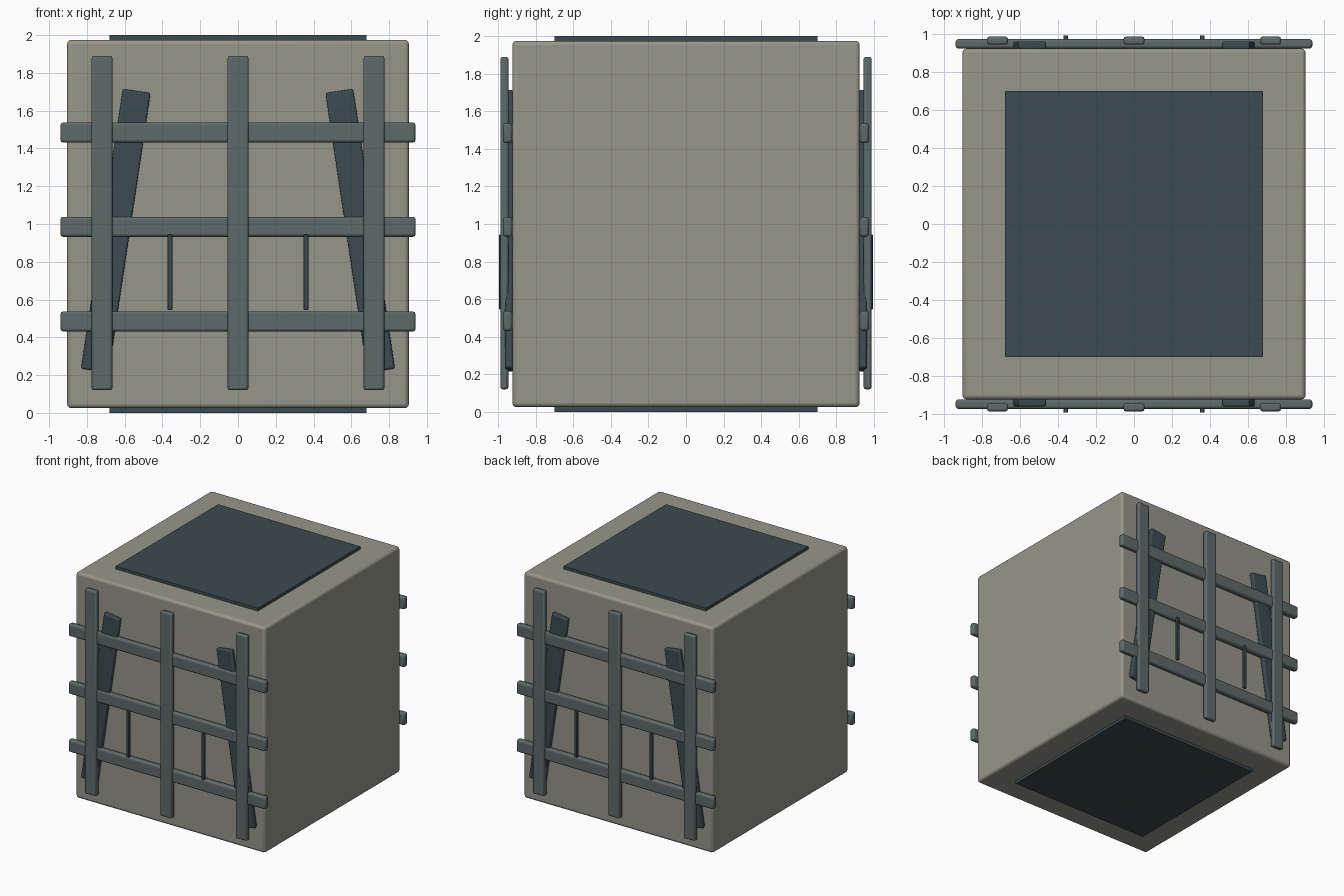
import bpy
import math

if "Cube" in bpy.data.objects:
    bpy.data.objects.remove(bpy.data.objects["Cube"])


def material(name, rgb):
    m = bpy.data.materials.new(name)
    m.diffuse_color = (*rgb, 1.0)
    m.use_nodes = True
    m.node_tree.nodes["Principled BSDF"].inputs["Base Color"].default_value = m.diffuse_color
    return m


STONE = material("warm_grey", (0.305, 0.305, 0.254))
STEEL = material("steel_grey", (0.112, 0.144, 0.144))
DARK = material("dark_slate", (0.045, 0.070, 0.082))


def box(name, center, size, mat, bevel=0.0, tilt=0.0, segments=2):
    """Box with optional rounded edges, tilted about the y axis."""
    bpy.ops.mesh.primitive_cube_add(size=1, location=center)
    ob = bpy.context.object
    ob.name = name
    ob.scale = size
    bpy.ops.object.transform_apply(location=False, rotation=False, scale=True)
    ob.rotation_euler[1] = tilt
    ob.data.materials.append(mat)
    if bevel:
        mod = ob.modifiers.new("rounded_edges", "BEVEL")
        mod.width = bevel
        mod.segments = segments
        bpy.ops.object.shade_smooth_by_angle(angle=math.radians(40))
    return ob


# Main block
box("block_body", (0, 0, 1.0), (1.81, 1.85, 1.95), STONE, 0.022, segments=3)

# Panels on the top and bottom
for name, z in (("bottom_panel", 0.02), ("top_panel", 1.98)):
    box(name, (0, 0, z), (1.36, 1.40, 0.04), DARK)

# Identical lattice on the front and back faces
for side, s in (("front", -1), ("back", 1)):
    for i, z in enumerate((0.484, 0.985, 1.484)):
        box(f"{side}_rail_{i + 1}", (0, s * 0.95, z),
            (1.88, 0.05, 0.106), STEEL, 0.014)
    for i, x in enumerate((-0.72, 0, 0.72)):
        box(f"{side}_upright_{i + 1}", (x, s * 0.967, 1.005),
            (0.11, 0.043, 1.77), STEEL, 0.012)
    for hand, h in (("left", -1), ("right", 1)):
        # Leaning brace and thin rod
        box(f"{side}_{hand}_brace", (h * 0.647, s * 0.942, 0.964),
            (0.148, 0.042, 1.497), DARK, 0.01, tilt=-h * math.radians(8.5))
        box(f"{side}_{hand}_rod", (h * 0.36, s * 0.983, 0.745),
            (0.025, 0.024, 0.40), DARK, 0.004)
